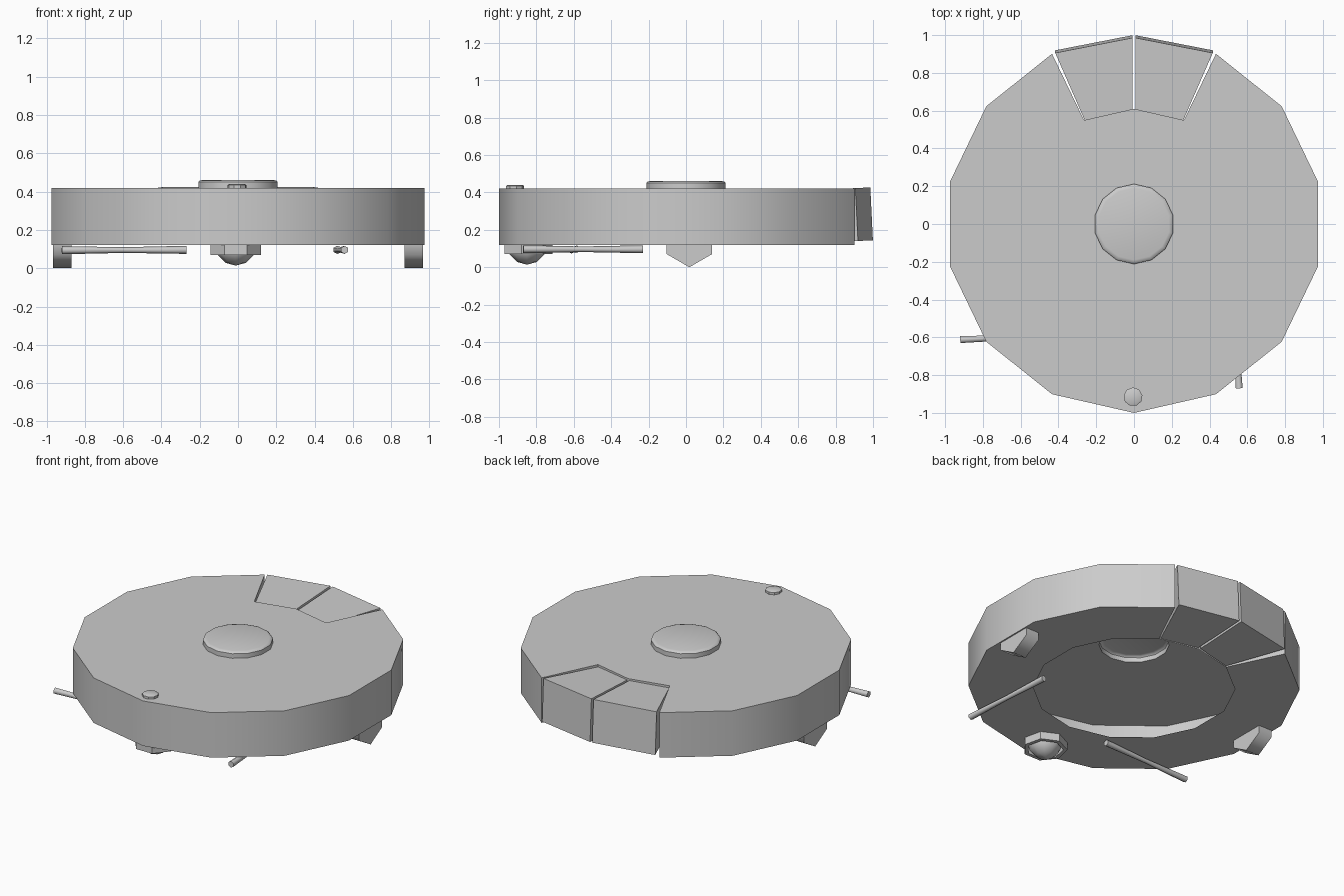
import bpy, bmesh
from math import sin, cos, pi, radians, atan2
from mathutils import Vector, Matrix

if "Cube" in bpy.data.objects:
    bpy.data.objects.remove(bpy.data.objects["Cube"])

N = 14


def polar(r, k, z, n=N):
    a = pi / 2 + 2 * pi * k / n
    return Vector((r * cos(a), r * sin(a), z))


def finish(name, bm, angle=35):
    me = bpy.data.meshes.new(name)
    bmesh.ops.remove_doubles(bm, verts=bm.verts, dist=1e-5)
    bmesh.ops.recalc_face_normals(bm, faces=bm.faces)
    bm.to_mesh(me)
    bm.free()
    ob = bpy.data.objects.new(name, me)
    bpy.context.collection.objects.link(ob)
    bpy.ops.object.select_all(action='DESELECT')
    ob.select_set(True)
    bpy.context.view_layer.objects.active = ob
    bpy.ops.object.shade_smooth_by_angle(angle=radians(angle))
    return ob


def face(bm, pts):
    return bm.faces.new([bm.verts.new(p) for p in pts])


def lathe(name, profile, n, mat=Matrix(), cap_start=False, cap_end=False, angle=35):
    """Turn (radius, z) points into an n-sided shell placed by mat."""
    bm = bmesh.new()
    rings = [[bm.verts.new(mat @ polar(r, k, z, n)) for k in range(n)] for r, z in profile]
    for a, b in zip(rings, rings[1:]):
        for k in range(n):
            j = (k + 1) % n
            bm.faces.new((a[k], a[j], b[j], b[k]))
    if cap_start:
        bm.faces.new(rings[0][::-1])
    if cap_end:
        bm.faces.new(rings[-1])
    return finish(name, bm, angle)


# Hollow body shell: bottom rim, side wall, top plate and raised centre button,
# with two back sectors left out for the bumpers
Z0, Z1, RI = 0.12, 0.42, 0.61
outer = [(RI, Z0), (1, Z0), (1, Z1), (RI, Z1)]
inner = [(RI, Z1), (0.212, Z1), (0.212, 0.45), (0.205, 0.457), (0.19, 0.461)]
bm = bmesh.new()
for k in range(N):
    profile = inner if k in (0, N - 1) else outer + inner[1:]
    for (r0, z0), (r1, z1) in zip(profile, profile[1:]):
        face(bm, [polar(r0, k, z0), polar(r0, k + 1, z0), polar(r1, k + 1, z1), polar(r1, k, z1)])
    if k in (0, N - 1):
        face(bm, [polar(RI, k, Z0), polar(RI, k + 1, Z0), polar(RI, k + 1, Z1), polar(RI, k, Z1)])
for k in (1, -1):
    face(bm, [polar(r, k, z) for r, z in outer])
face(bm, [polar(0.19, k, 0.461) for k in range(N)])
finish("body", bm)

# Two bumper blocks, inset from the notch and tipped slightly upward
tilt = Matrix.Translation((0, RI, Z0)) @ Matrix.Rotation(radians(2.8), 4, 'X') @ Matrix.Translation((0, -RI, -Z0))
for side, name in ((-1, "bumper_left"), (1, "bumper_right")):
    plan = [(0.008, 0.615), (0.008, 1.0), (0.417, 0.92), (0.258, 0.557)]
    lo = [tilt @ Vector((side * x, y, 0.125)) for x, y in plan]
    hi = [tilt @ Vector((side * x, y, 0.408)) for x, y in plan]
    bm = bmesh.new()
    face(bm, lo)
    face(bm, hi)
    for i in range(4):
        j = (i + 1) % 4
        face(bm, [lo[i], lo[j], hi[j], hi[i]])
    finish(name, bm)

# Small front button, open underneath
lathe("front_button", [(0.05, 0.42), (0.05, 0.435), (0.04, 0.44)], 9,
      Matrix.Translation((-0.005, -0.915, 0)), cap_end=True)

# Six-sided drive wheels, a corner pointing down
for side, name in ((-1, "wheel_left"), (1, "wheel_right")):
    mat = Matrix.Translation((side * 0.918, 0.018, 0.14)) @ Matrix.Rotation(pi / 2, 4, 'Y') \
        @ Matrix.Rotation(pi / 2, 4, 'Z')
    lathe(name, [(0.14, -0.048), (0.14, 0.048)], 6, mat, True, True, angle=61)

# Caster cup and its low-poly ball
cmat = Matrix.Translation((-0.012, -0.85, 0))
lathe("caster_cup", [(0.11, 0.12), (0.11, 0.07), (0.135, 0.07), (0.135, 0.12)], 7, cmat)
R = 0.108
lathe("caster_ball", [(max(R * sin(pi * i / 6), 0.002), 0.122 - R * cos(pi * i / 6)) for i in range(7)],
      8, cmat, True, True, angle=61)


# Thin brush bars under the front, slimmer at the middle
def bar(name, p, q):
    p, q = Vector(p), Vector(q)
    d = q - p
    mat = Matrix.Translation((p + q) / 2) @ d.to_track_quat('Z', 'Y').to_matrix().to_4x4()
    h = d.length / 2
    lathe(name, [(0.021, -h), (0.015, 0), (0.021, h)], 6, mat, True, True, angle=61)


bar("brush_left", (-0.92, -0.612, 0.094), (-0.27, -0.585, 0.096))
bar("brush_right", (0.557, -0.87, 0.096), (0.517, -0.23, 0.096))
